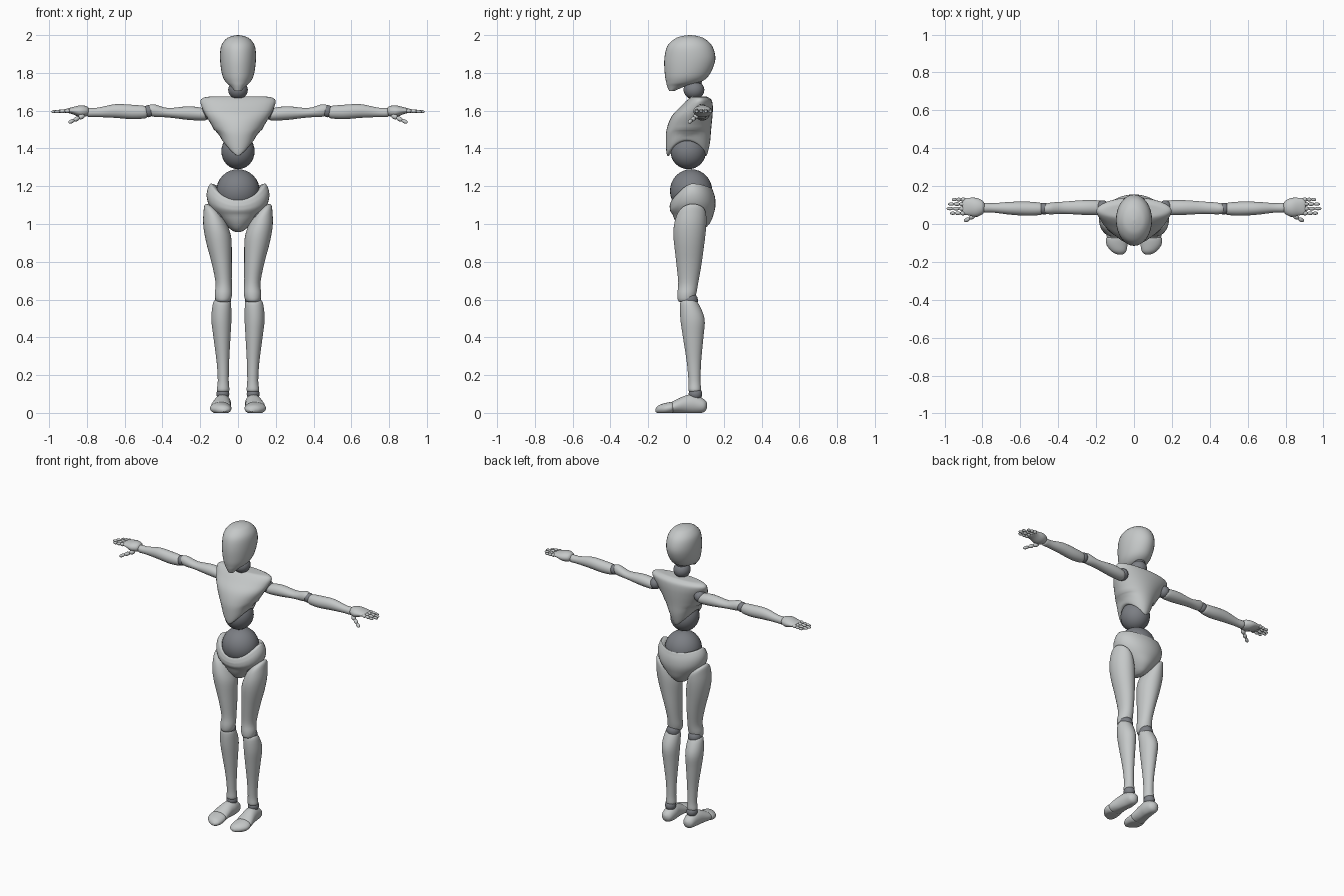
import bpy
import bmesh
import math
from mathutils import Matrix, Vector

default_cube = bpy.data.objects.get("Cube")
if default_cube:
    bpy.data.objects.remove(default_cube, do_unlink=True)


def make_material(name, colour):
    material = bpy.data.materials.new(name)
    material.use_nodes = True
    material.diffuse_color = colour
    shader = material.node_tree.nodes["Principled BSDF"]
    shader.inputs["Base Color"].default_value = colour
    shader.inputs["Roughness"].default_value = 0.6
    return material


shell = make_material("pale grey shell", (0.56, 0.58, 0.58, 1))
joint = make_material("dark grey joint", (0.2, 0.21, 0.23, 1))
parts = []


def clamp(value):
    return max(0.0, min(1.0, value))


def finish(name, bm, material):
    bmesh.ops.recalc_face_normals(bm, faces=bm.faces[:])
    mesh = bpy.data.meshes.new(name)
    bm.to_mesh(mesh)
    bm.free()
    mesh.materials.append(material)
    part = bpy.data.objects.new(name, mesh)
    bpy.context.collection.objects.link(part)
    parts.append(part)
    return part


def spline(a, b, c, d, t):
    """Catmull-Rom blend of four neighbouring section values."""
    return b + 0.5 * t * (c - a + t * (2*a - 5*b + 4*c - d + t * (3 * (b - c) + d - a)))


def loft(name, sections, axis="z", side=1, warp=None, steps=4, segments=32):
    """Skin ellipses given as (position, centre u, centre v, radius u, radius v)."""
    index = "xyz".index(axis)
    last = len(sections) - 1
    smooth = []
    for i in range(last):
        near = [sections[max(0, min(last, i + k))] for k in (-1, 0, 1, 2)]
        for step in range(steps):
            smooth.append([spline(*values, step / steps) for values in zip(*near)])
    smooth.append(sections[-1])

    bm = bmesh.new()
    rings = []
    for position, cu, cv, ru, rv in smooth:
        ring = []
        for s in range(segments):
            angle = math.tau * s / segments
            point = [cu + max(ru, 0.001) * math.cos(angle), cv + max(rv, 0.001) * math.sin(angle)]
            point.insert(index, position)
            co = Vector(point)
            if warp:
                warp(co)
            co.x *= side
            ring.append(bm.verts.new(co))
        rings.append(ring)
    for low, high in zip(rings, rings[1:]):
        for s in range(segments):
            n = (s + 1) % segments
            bm.faces.new((low[s], low[n], high[n], high[s]))
    bm.faces.new(rings[0])
    bm.faces.new(rings[-1])
    return finish(name, bm, shell)


def ball(name, centre, radii, side=1):
    bm = bmesh.new()
    place = Matrix.Translation((centre[0] * side, *centre[1:])) @ Matrix.Diagonal((*radii, 1))
    bmesh.ops.create_uvsphere(bm, u_segments=32, v_segments=16, radius=1, matrix=place)
    return finish(name, bm, joint)


def finger(name, start, end, radius, side):
    """Chain of three tapering bones from knuckle to tip."""
    start, end = Vector(start), Vector(end)
    start.x *= side
    end.x *= side
    bone = (end - start) / 3
    turn = bone.to_track_quat("Z", "Y").to_matrix().to_4x4()
    bm = bmesh.new()
    for k in range(3):
        r = radius * (1 - k / 8)
        place = Matrix.Translation(start + bone * (k + 0.5)) @ turn
        place = place @ Matrix.Diagonal((r, r, bone.length * 0.58, 1))
        bmesh.ops.create_uvsphere(bm, u_segments=12, v_segments=10, radius=1, matrix=place)
    finish(name, bm, shell)


# Shaping rules for rims and soles
def chest_rim(co):
    around = clamp(abs(co.x) / 0.095)
    co.z += 0.1 * around ** 1.3 * clamp((1.5 - co.z) / 0.14)


def pelvis_rim(co):
    front = clamp((0.03 - co.y) / 0.115)
    back = clamp((co.y - 0.03) / 0.115)
    co.z -= (0.1 * front ** 1.5 + 0.03 * back ** 2) * clamp((co.z - 1.05) / 0.15)


def thigh_slant(co):
    co.z += 0.75 * (co.x - 0.125) * clamp((co.z - 0.88) / 0.17)


def flat_sole(co):
    co.z = max(co.z, 0)


# Head and neck
loft("head", [
    (1.705, 0, -.075, .018, .015), (1.73, 0, -.05, .04, .05),
    (1.75, 0, -.015, .064, .09), (1.79, 0, .006, .084, .118),
    (1.87, 0, .02, .095, .135), (1.94, 0, .02, .09, .12),
    (1.98, 0, .02, .063, .08), (1.995, 0, .02, .03, .04), (2, 0, .02, .002, .002)])
ball("neck_joint", (0, .042, 1.71), (.052, .055, .05))
ball("neck_top", (0, .04, 1.76), (.04, .045, .04))

# Chest shell, open along its lower rim
loft("chest", [
    (1.41, 0, .01, .06, .07), (1.362, 0, .005, .082, .095),
    (1.37, 0, .005, .094, .107), (1.43, 0, .01, .108, .117),
    (1.5, 0, .015, .128, .118), (1.57, 0, .032, .168, .108),
    (1.62, 0, .056, .192, .086), (1.655, 0, .07, .198, .066),
    (1.672, 0, .07, .17, .044), (1.675, 0, .07, .1, .03)], warp=chest_rim)
ball("waist_joint", (0, .012, 1.385), (.088, .094, .095))

# Pelvis shell holding the abdomen
loft("pelvis", [
    (.958, 0, .035, .015, .03), (.972, 0, .035, .04, .06),
    (1.01, 0, .038, .08, .092), (1.06, 0, .037, .128, .111),
    (1.11, 0, .036, .158, .12), (1.16, 0, .034, .166, .12),
    (1.2, 0, .03, .155, .115), (1.212, 0, .03, .135, .104),
    (1.16, 0, .03, .08, .08)], warp=pelvis_rim)
ball("abdomen", (0, .027, 1.175), (.115, .112, .115))

for label, side in (("left", 1), ("right", -1)):
    # Leg
    ball(label + "_hip_joint", (.1, .03, 1.05), (.055, .06, .05), side)
    loft(label + "_thigh", [
        (1.085, .12, .035, .025, .035), (1.07, .12, .035, .052, .066),
        (1.03, .116, .026, .066, .082), (.95, .108, .018, .073, .085),
        (.8, .087, .016, .054, .068), (.69, .076, .012, .043, .053),
        (.63, .077, .004, .046, .05), (.595, .079, 0, .038, .042),
        (.585, .079, 0, .02, .025)], side=side, warp=thigh_slant)
    ball(label + "_knee_joint", (.08, .018, .595), (.043, .045, .045), side)
    loft(label + "_shin", [
        (.6, .085, .015, .025, .025), (.585, .085, .016, .046, .046),
        (.5, .088, .034, .053, .064), (.4, .085, .038, .045, .054),
        (.27, .08, .042, .033, .038), (.17, .078, .045, .029, .032),
        (.12, .079, .046, .033, .033), (.11, .079, .046, .02, .02)], side=side)
    ball(label + "_ankle_joint", (.08, .05, .1), (.034, .036, .034), side)
    loft(label + "_foot", [
        (.112, .08, .04, .01, .012), (.095, .08, .038, .034, .034),
        (.045, .08, .046, .043, .05), (0, .085, .045, .046, .048),
        (-.05, .09, .035, .053, .036), (-.072, .09, .03, .052, .03),
        (-.076, .09, .03, .035, .02)], "y", side, flat_sole)
    loft(label + "_toes", [
        (-.068, .092, .028, .035, .018), (-.073, .092, .028, .054, .03),
        (-.11, .09, .022, .055, .03), (-.145, .08, .018, .038, .022),
        (-.162, .073, .014, .012, .008)], "y", side, flat_sole)

    # Arm
    ball(label + "_shoulder_joint", (.165, .085, 1.59), (.035, .04, .038), side)
    loft(label + "_upper_arm", [
        (.165, .085, 1.578, .02, .02), (.178, .086, 1.58, .037, .032),
        (.26, .087, 1.587, .039, .036), (.37, .086, 1.589, .032, .025),
        (.44, .082, 1.6, .031, .033), (.47, .08, 1.604, .024, .026),
        (.477, .08, 1.605, .012, .014)], "x", side)
    ball(label + "_elbow_joint", (.475, .081, 1.597), (.032, .031, .032), side)
    loft(label + "_forearm", [
        (.477, .08, 1.592, .015, .018), (.49, .08, 1.592, .031, .032),
        (.56, .081, 1.593, .037, .038), (.65, .083, 1.598, .034, .036),
        (.74, .085, 1.591, .025, .025), (.79, .086, 1.59, .025, .024),
        (.797, .086, 1.59, .014, .014)], "x", side)
    ball(label + "_wrist_joint", (.795, .087, 1.592), (.024, .022, .02), side)

    # Hand
    loft(label + "_palm", [
        (.787, .088, 1.595, .015, .012), (.8, .088, 1.597, .036, .026),
        (.835, .088, 1.597, .05, .031), (.875, .092, 1.6, .046, .019),
        (.9, .093, 1.6, .043, .012), (.905, .093, 1.6, .036, .007)], "x", side)
    for number, (digit, reach) in enumerate(
            (("index", .97), ("middle", .987), ("ring", .98), ("little", .96))):
        y = .057 + .024 * number
        finger(f"{label}_{digit}_finger", (.89, y, 1.6), (reach, y, 1.594), .0115, side)
    finger(label + "_thumb", (.815, .06, 1.575), (.895, .015, 1.537), .014, side)

# Soft shading that keeps hard rims
bpy.ops.object.select_all(action="DESELECT")
for part in parts:
    part.select_set(True)
bpy.context.view_layer.objects.active = parts[0]
bpy.ops.object.shade_smooth_by_angle(angle=math.radians(40))
